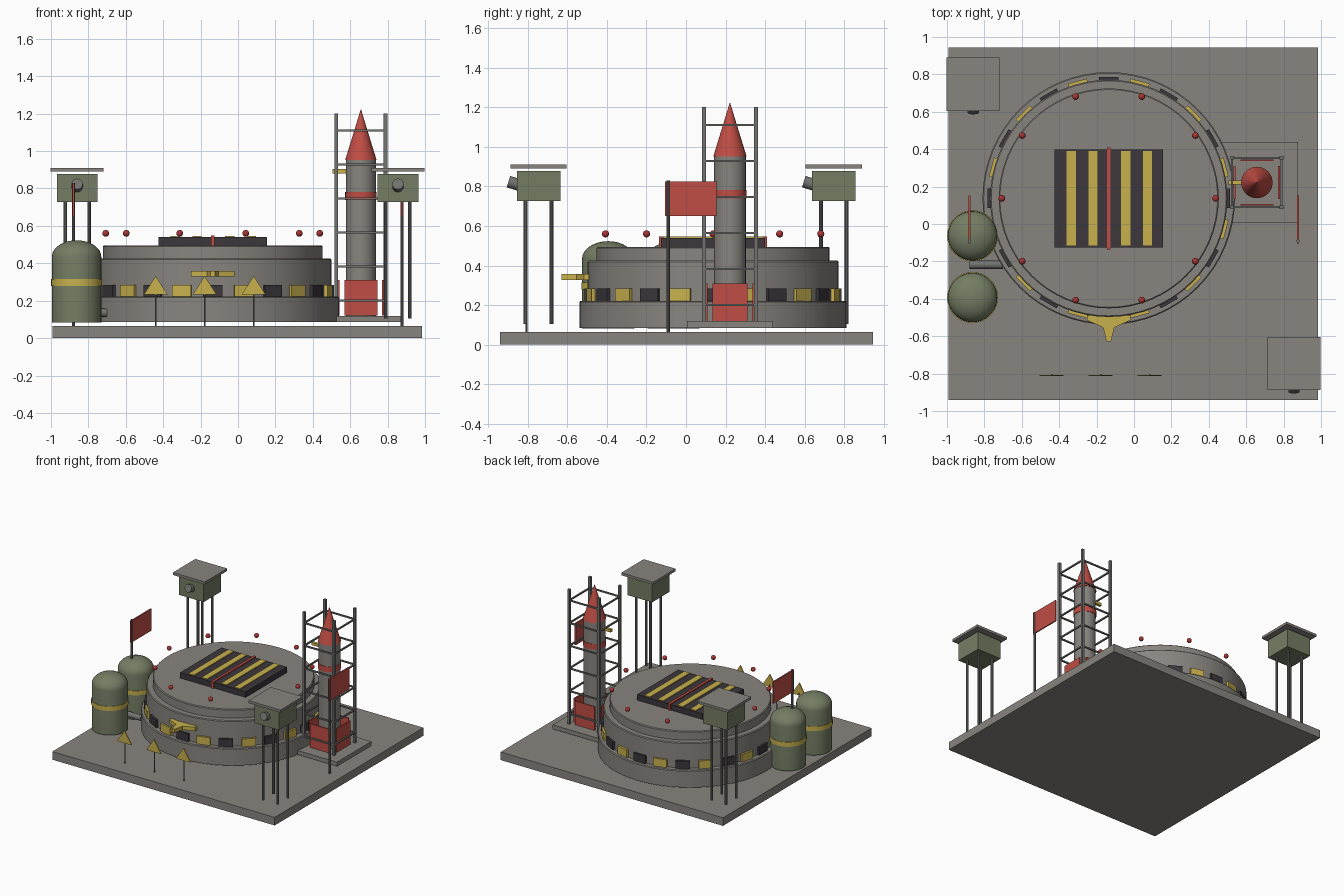
import bpy, bmesh
from math import sin, cos, pi, radians
from mathutils import Vector, Matrix

cube = bpy.data.objects.get("Cube")
if cube:
    bpy.data.objects.remove(cube, do_unlink=True)


def material(name, *rgb):
    m = bpy.data.materials.new(name)
    m.use_nodes = True
    m.diffuse_color = (*rgb, 1)
    m.node_tree.nodes["Principled BSDF"].inputs["Base Color"].default_value = (*rgb, 1)
    return m


CONCRETE = material("concrete_grey", .25, .235, .215)
METAL = material("metal_grey", .17, .17, .165)
GREEN = material("olive_green", .175, .205, .125)
RED = material("signal_red", .53, .075, .058)
LAMP = material("lamp_red", .40, .035, .035)
YELLOW = material("hazard_yellow", .58, .44, .075)
DARK = material("dark_panel", .045, .038, .045)


def finish(name, bm, mat, smooth=False):
    bmesh.ops.recalc_face_normals(bm, faces=bm.faces[:])
    mesh = bpy.data.meshes.new(name)
    bm.to_mesh(mesh)
    bm.free()
    mesh.materials.append(mat)
    ob = bpy.data.objects.new(name, mesh)
    bpy.context.collection.objects.link(ob)
    if smooth:
        bpy.ops.object.select_all(action='DESELECT')
        ob.select_set(True)
        bpy.context.view_layer.objects.active = ob
        bpy.ops.object.shade_smooth_by_angle(angle=radians(35))
    return ob


def box(name, mat, centre, size, turn=0):
    bm = bmesh.new()
    bmesh.ops.create_cube(bm, size=1, matrix=Matrix.LocRotScale(
        Vector(centre), Matrix.Rotation(turn, 3, 'Z'), Vector(size)))
    return finish(name, bm, mat)


def rod(name, mat, a, b, r, sides=12):
    a, b = Vector(a), Vector(b)
    turn = (b - a).to_track_quat('Z', 'Y').to_matrix().to_4x4()
    bm = bmesh.new()
    bmesh.ops.create_cone(bm, cap_ends=True, segments=sides, radius1=r, radius2=r,
                          depth=(b - a).length, matrix=Matrix.Translation((a + b) / 2) @ turn)
    return finish(name, bm, mat, True)


def lathe(name, mat, x, y, profile, sides=48):
    """Revolve (radius, height) points; both ends run to the axis."""
    bm = bmesh.new()
    points = [(0, profile[0][1])] + profile + [(0, profile[-1][1])]
    verts = [bm.verts.new((x + r, y, z)) for r, z in points]
    edges = [bm.edges.new(pair) for pair in zip(verts, verts[1:])]
    bmesh.ops.spin(bm, geom=verts + edges, cent=(x, y, 0), axis=(0, 0, 1),
                   angle=2 * pi, steps=sides, use_duplicate=False)
    bmesh.ops.remove_doubles(bm, verts=bm.verts[:], dist=1e-5)
    return finish(name, bm, mat, True)


def drum(name, mat, x, y, r, z0, z1, bevel=0.0, sides=48):
    top = [(r, z1 - bevel), (r - bevel, z1)] if bevel else [(r, z1)]
    return lathe(name, mat, x, y, [(r, z0)] + top, sides)


def slab(name, mat, outline, offset):
    """Extrude a flat outline along an offset."""
    bm = bmesh.new()
    face = bm.faces.new([bm.verts.new(p) for p in outline])
    new = bmesh.ops.extrude_face_region(bm, geom=[face])["geom"]
    bmesh.ops.translate(bm, vec=offset, verts=[v for v in new if isinstance(v, bmesh.types.BMVert)])
    return finish(name, bm, mat)


# Ground plate
box("ground_plate", CONCRETE, (-.003, .002, .033), (1.976, 1.886, .065))

# Round bunker in three tiers
CX, CY = -.135, .137
drum("bunker_lower_tier", CONCRETE, CX, CY, .675, .085, .222, .006, 64)
drum("bunker_middle_tier", CONCRETE, CX, CY, .634, .2, .425, .006, 64)
drum("bunker_top_tier", CONCRETE, CX, CY, .588, .42, .495, .006, 64)

# Hazard panels around the middle tier
for i in range(24):
    a = i * pi / 12
    box(f"hazard_panel_{i}", YELLOW if i % 2 else DARK,
        (CX + .638 * cos(a), CY + .638 * sin(a), .252), (.022, .105, .065), a)

# Lamps above the roof edge
for i in range(10):
    a = i * pi / 5
    bm = bmesh.new()
    bmesh.ops.create_uvsphere(bm, u_segments=16, v_segments=10, radius=.018,
                              matrix=Matrix.Translation((CX + .572 * cos(a), CY + .572 * sin(a), .56)))
    finish(f"roof_lamp_{i}", bm, LAMP, True)

# Striped hatch with a red centre seam
box("hatch", DARK, (CX, CY, .516), (.582, .525, .048))
for i, dx in enumerate((-.2, -.084, .09, .207)):
    box(f"hatch_stripe_{i}", YELLOW, (CX + dx, CY, .542), (.05, .505, .009))
box("hatch_seam", RED, (CX, CY, .521), (.02, .545, .053))

# Winged emblem on the bunker front
half = [(.012, -.628), (.03, -.553), (.115, -.515), (.115, -.49)]
outline = [(CX + x, y, .328) for x, y in half] + [(CX - x, y, .328) for x, y in reversed(half)]
slab("front_emblem", YELLOW, outline, (0, 0, .03))

# Launch pad and rocket
RX, RY = .657, .222
box("launch_pad", CONCRETE, (RX, RY, .102), (.44, .435, .034))
drum("rocket_body", CONCRETE, RX, RY, .08, .118, .956, sides=32)
lathe("rocket_nose", RED, RX, RY, [(.084, .952), (.001, 1.222)], 32)
drum("rocket_band", RED, RX, RY, .084, .738, .782, sides=32)
for i in range(4):
    a = i * pi / 2
    box(f"rocket_fin_{i}", RED, (RX + .119 * cos(a), RY + .119 * sin(a), .215), (.01, .176, .19), a)

# Gantry around the rocket
G = .132
for sx in (-1, 1):
    for sy in (-1, 1):
        box("gantry_post", METAL, (RX + sx * G, RY + sy * G, .66), (.02, .02, 1.08))
for i in range(6):
    z = .2 + i * .182
    for s in (-1, 1):
        box("gantry_rung_x", METAL, (RX, RY + s * G, z), (2 * G, .011, .011))
        box("gantry_rung_y", METAL, (RX + s * G, RY, z), (.011, 2 * G, .011))
box("fuel_arm", YELLOW, (.542, RY, .892), (.072, .022, .022))

# Fuel tanks with domed tops, yellow bands and a link pipe
for i, y in enumerate((-.063, -.393)):
    dome = [(.132 * cos(t * pi / 16), .435 + .088 * sin(t * pi / 16)) for t in range(8)]
    lathe(f"tank_{i}", GREEN, -.863, y, [(.132, .083)] + dome + [(.001, .523)], 40)
    drum(f"tank_band_{i}", YELLOW, -.863, y, .136, .279, .315, sides=40)
rod("tank_pipe", METAL, (-.88, -.218, .135), (-.7, -.218, .135), .022, 16)

# Watchtowers at opposite corners
for name, x, y in (("front_left", .855, -.745), ("back_right", -.86, .747)):
    for sx in (-1, 1):
        for sy in (-1, 1):
            px, py = x + sx * .064, y + sy * .065
            rod(f"{name}_tower_leg", METAL, (px, py, .105), (px, py, .74), .01, 10)
    box(f"{name}_tower_cabin", GREEN, (x, y, .802), (.218, .22, .15))
    box(f"{name}_tower_roof", CONCRETE, (x, y, .9), (.284, .284, .02))
    rod(f"{name}_searchlight", METAL, (x, y - .1, .808), (x, y - .152, .824), .03, 20)

# Flags on poles
for name, x in (("left", .877), ("right", -.88)):
    rod(f"{name}_flag_pole", METAL, (x, -.09, .065), (x, -.09, .83), .009, 10)
    box(f"{name}_flag", RED, (x, .024, .738), (.01, .258, .175))

# Triangular warning signs at the front
for i in range(3):
    x = -.44 + i * .262
    rod(f"sign_post_{i}", METAL, (x, -.806, .065), (x, -.806, .25), .005, 8)
    slab(f"warning_sign_{i}", YELLOW,
         [(x - .064, -.814, .232), (x + .064, -.814, .232), (x, -.814, .332)], (0, .008, 0))
